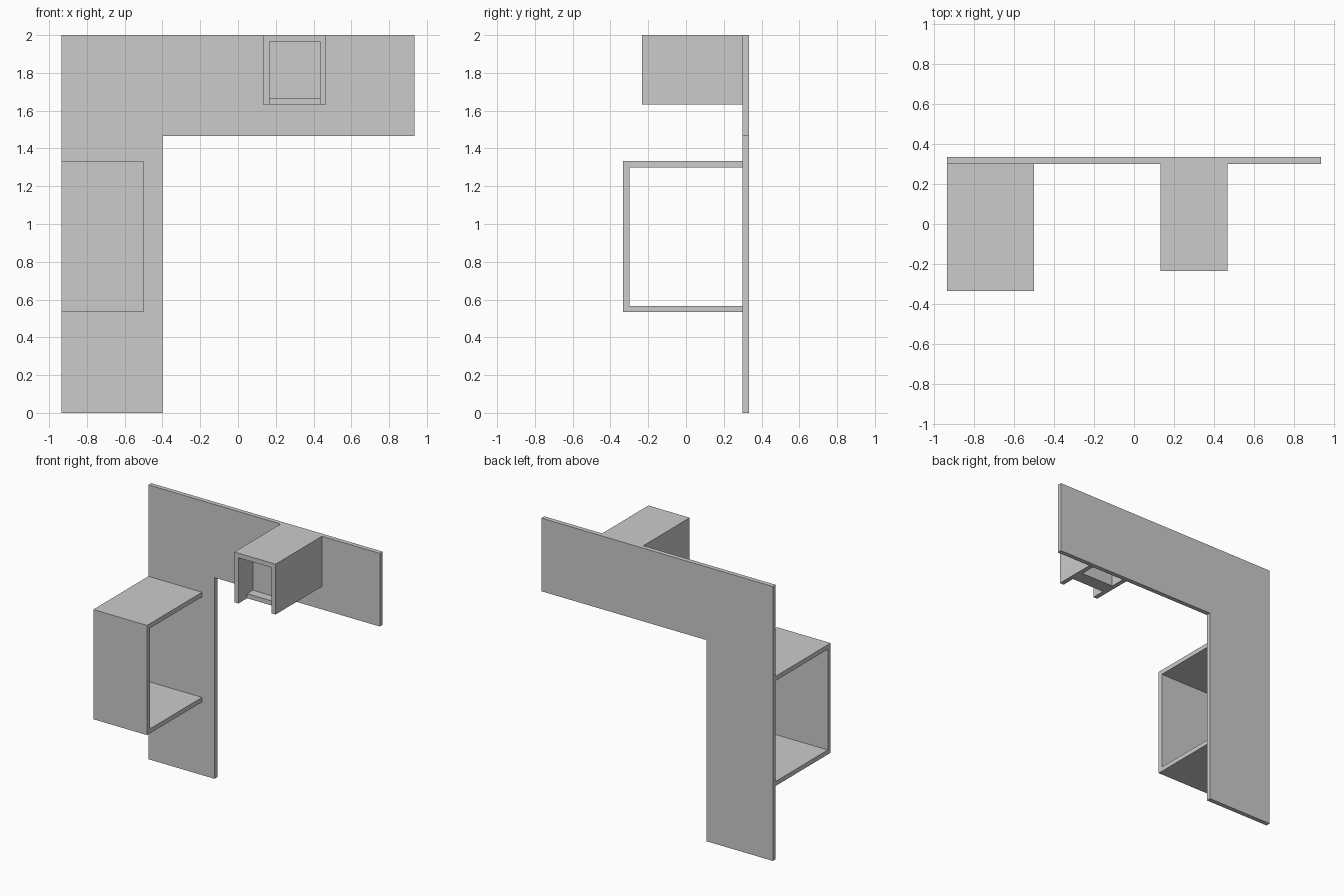
import bpy, bmesh

if "Cube" in bpy.data.objects:
    bpy.data.objects.remove(bpy.data.objects["Cube"])

U = 1 / 30  # sheet thickness and layout grid


def slab(name, x, y, z):
    """Axis-aligned box from (min, max) pairs in grid units."""
    bm = bmesh.new()
    bmesh.ops.create_cube(bm, size=1)
    for v in bm.verts:
        v.co = [r[c > 0] * U for c, r in zip(v.co, (x, y, z))]
    finish(name, bm)


def prism(name, profile, axis, start, end):
    """Extrude a closed 2D profile along one axis (grid units)."""
    bm = bmesh.new()
    verts = []
    for p in profile:
        co = list(p)
        co.insert(axis, start)
        verts.append(bm.verts.new([c * U for c in co]))
    face = bm.faces.new(verts)
    new = bmesh.ops.extrude_face_region(bm, geom=[face])["geom"]
    shift = [0, 0, 0]
    shift[axis] = (end - start) * U
    bmesh.ops.translate(bm, vec=shift, verts=[g for g in new if isinstance(g, bmesh.types.BMVert)])
    finish(name, bm)


def finish(name, bm):
    bmesh.ops.recalc_face_normals(bm, faces=bm.faces)
    mesh = bpy.data.meshes.new(name)
    bm.to_mesh(mesh)
    bm.free()
    bpy.context.collection.objects.link(bpy.data.objects.new(name, mesh))


# L-shaped back panel
prism("back_panel", [(-28, 0), (-12, 0), (-12, 44), (28, 44), (28, 60), (-28, 60)], 1, 9, 10)

# Large bracket, open at both sides
prism("large_bracket", [(9, 16), (-10, 16), (-10, 40), (9, 40), (9, 39), (-9, 39), (-9, 17), (9, 17)],
      0, -28, -15)

# Small hood: top and two sides, open at the front and below
prism("small_hood", [(4, 49), (4, 60), (14, 60), (14, 49), (13, 49), (13, 59), (5, 59), (5, 49)],
      1, -7, 9)

# L-shaped ledge inside the hood: short shelf and upright back
prism("inner_ledge", [(-4, 49), (-1, 49), (-1, 59), (-2, 59), (-2, 50), (-4, 50)], 0, 5, 13)
